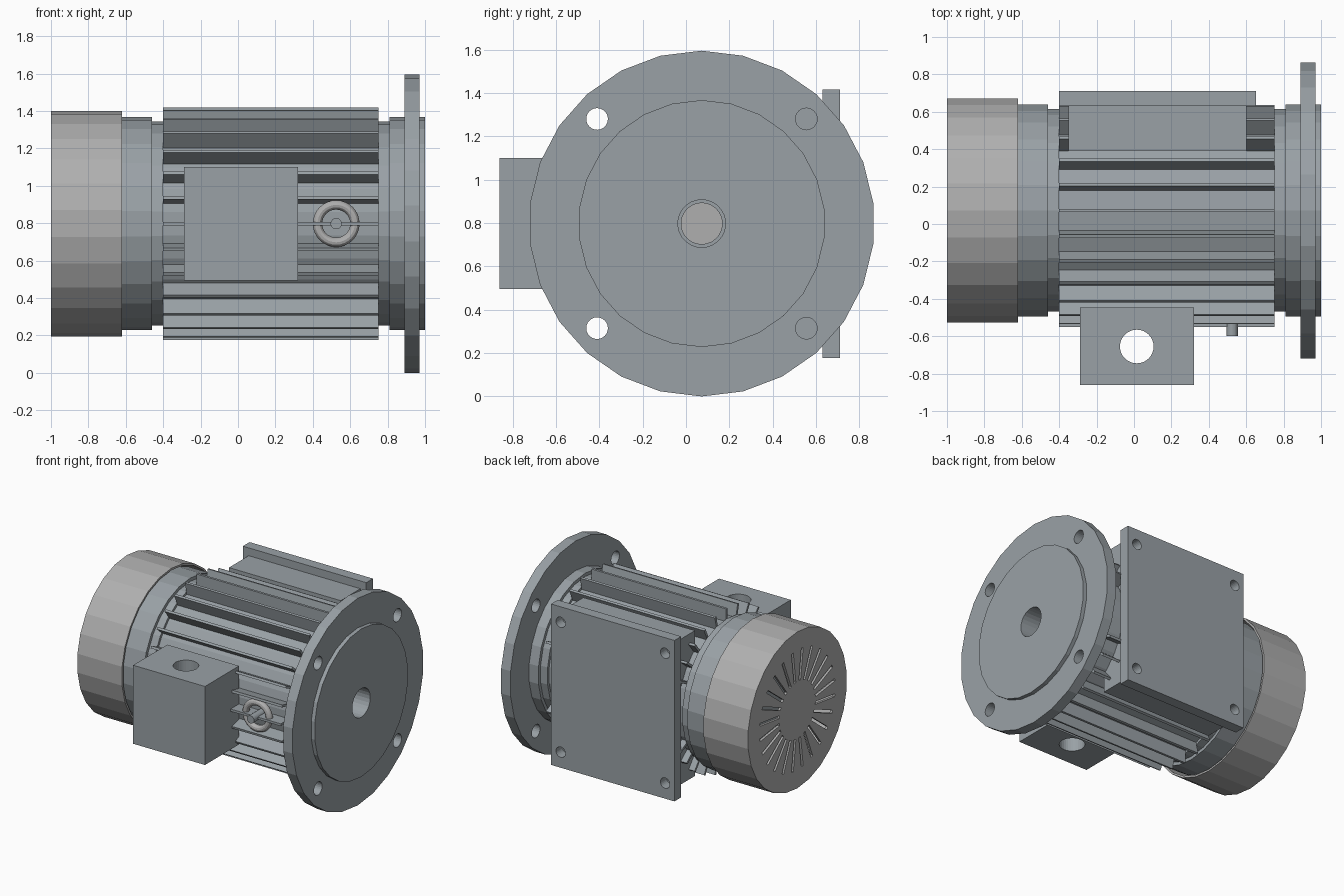
import bpy, bmesh
from math import pi, sin, cos
from mathutils import Matrix, Vector

if "Cube" in bpy.data.objects:
    bpy.data.objects.remove(bpy.data.objects["Cube"])

CY, CZ = 0.0725, 0.798      # motor axis (parallel to x)
AXIS = Matrix.Translation((0, CY, CZ))


def material(name, rgb):
    m = bpy.data.materials.new(name)
    m.diffuse_color = (*rgb, 1)
    m.use_nodes = True
    m.node_tree.nodes["Principled BSDF"].inputs["Base Color"].default_value = m.diffuse_color
    return m


PAINT = material("blue_grey_paint", (0.32, 0.356, 0.38))
STEEL = material("bare_steel", (0.43, 0.43, 0.43))


def finish(name, bm, mat=PAINT):
    bmesh.ops.recalc_face_normals(bm, faces=bm.faces)
    me = bpy.data.meshes.new(name)
    bm.to_mesh(me)
    bm.free()
    me.materials.append(mat)
    ob = bpy.data.objects.new(name, me)
    bpy.context.collection.objects.link(ob)
    return ob


def lathe(name, profile, closed=True, n=26, mat=PAINT):
    """Spin (x, r) points about the motor axis; r = 0 makes a pole."""
    bm = bmesh.new()
    rings = []
    for x, r in profile:
        if r == 0:
            rings.append([bm.verts.new((x, CY, CZ))] * n)
        else:
            rings.append([bm.verts.new((x, CY + r * sin(2 * pi * i / n), CZ + r * cos(2 * pi * i / n)))
                          for i in range(n)])
    for k in range(len(rings) if closed else len(rings) - 1):
        a, b = rings[k], rings[(k + 1) % len(rings)]
        for i in range(n):
            j = (i + 1) % n
            bm.faces.new(list(dict.fromkeys((a[i], a[j], b[j], b[i]))))
    return finish(name, bm, mat)


def add_box(bm, lo, hi, mat=Matrix()):
    lo, hi = Vector(lo), Vector(hi)
    m = mat @ Matrix.Translation((lo + hi) / 2) @ Matrix.Diagonal((*(hi - lo), 1))
    bmesh.ops.create_cube(bm, size=1, matrix=m)


def add_cyl(bm, loc, r, depth, axis, n=24):
    rot = {'X': Matrix.Rotation(pi / 2, 4, 'Y'), 'Y': Matrix.Rotation(pi / 2, 4, 'X'), 'Z': Matrix()}[axis]
    bmesh.ops.create_cone(bm, cap_ends=True, segments=n, radius1=r, radius2=r, depth=depth,
                          matrix=Matrix.Translation(loc) @ rot)


def box(name, lo, hi):
    bm = bmesh.new()
    add_box(bm, lo, hi)
    return finish(name, bm)


def cut(ob, bm):
    """Subtract a cutter mesh from an object."""
    cutter = finish(ob.name + "_cutter", bm, ob.data.materials[0])
    cutter.hide_render = True
    cutter.hide_viewport = True
    mod = ob.modifiers.new("holes", 'BOOLEAN')
    mod.operation = 'DIFFERENCE'
    mod.solver = 'EXACT'
    mod.object = cutter


# Housing with end shields and shaft bore
lathe("motor_housing", [(-0.66, 0.095), (-0.66, 0.57), (-0.46, 0.57), (-0.46, 0.545), (-0.40, 0.545),
                        (-0.40, 0.525), (0.75, 0.525), (0.75, 0.545), (0.81, 0.545), (0.81, 0.57),
                        (1.0, 0.57), (1.0, 0.11), (-0.60, 0.11), (-0.60, 0.095)])

# Mounting flange with four bolt holes
flange = lathe("mounting_flange", [(0.89, 0.55), (0.89, 0.798), (0.97, 0.798), (0.97, 0.55)])
bm = bmesh.new()
for sy in (-1, 1):
    for sz in (-1, 1):
        add_cyl(bm, (0.93, CY + sy * 0.483, CZ + sz * 0.483), 0.05, 0.3, 'X')
cut(flange, bm)

# Fan cowl: hollow cup with radial vent slots
cowl = lathe("fan_cowl", [(-1.0, 0), (-1.0, 0.603), (-0.62, 0.603), (-0.62, 0.588), (-0.98, 0.588), (-0.98, 0)],
             closed=False, mat=STEEL)
bm = bmesh.new()
for i in range(24):
    add_box(bm, (-1.05, -0.011, 0.22), (-0.93, 0.011, 0.46),
            AXIS @ Matrix.Rotation(2 * pi * (i + 0.5) / 24, 4, 'X'))
cut(cowl, bm)

# Cooling fins, left out where the mounting plate sits
bm = bmesh.new()
for i in range(28):
    a = 2 * pi * i / 28
    if cos(a) < 0.93:
        add_box(bm, (-0.40, 0.50, -0.009), (0.75, 0.622, 0.009), AXIS @ Matrix.Rotation(a, 4, 'X'))
finish("cooling_fins", bm)

# Terminal box with vertical cable hole
tbox = box("terminal_box", (-0.29, -0.862, 0.495), (0.322, -0.447, 1.1))
bm = bmesh.new()
add_cyl(bm, (0.015, -0.655, 0.8), 0.09, 1.0, 'Z', 32)
cut(tbox, bm)

# Rear pad and mounting plate with corner holes
box("plate_pad", (-0.35, 0.39, CZ - 0.56), (0.602, 0.635, CZ + 0.56))
plate = box("mounting_plate", (-0.40, 0.63, CZ - 0.62), (0.652, 0.712, CZ + 0.62))
bm = bmesh.new()
for x in (-0.32, 0.57):
    for sz in (-1, 1):
        add_cyl(bm, (x, 0.70, CZ + sz * 0.5), 0.04, 0.2, 'Y')
cut(plate, bm)

# Lifting eye: ring lying among the fins with a central stud
bpy.ops.mesh.primitive_torus_add(location=(0.525, -0.51, CZ), rotation=(pi / 2, 0, 0), major_radius=0.1,
                                 minor_radius=0.025, major_segments=32, minor_segments=12)
bpy.context.object.name = "lifting_ring"
bpy.context.object.data.materials.append(STEEL)
bpy.ops.object.shade_smooth_by_angle()
bm = bmesh.new()
add_cyl(bm, (0.525, -0.52, CZ), 0.03, 0.155, 'Y')
finish("lifting_stud", bm)
